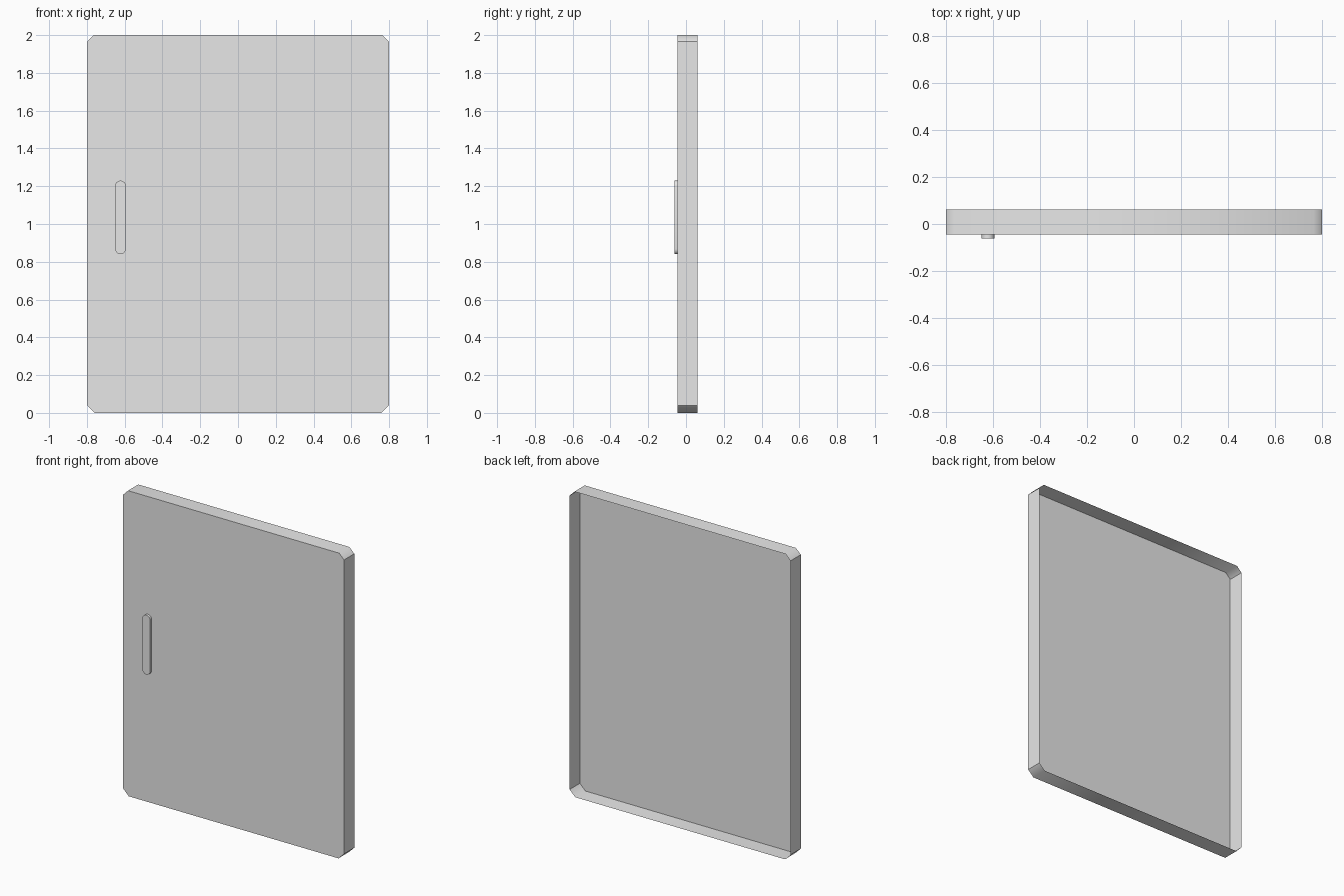
import bpy, bmesh, math

cube = bpy.data.objects.get("Cube")
if cube:
    bpy.data.objects.remove(cube, do_unlink=True)

grey = bpy.data.materials.new("plain_grey")
grey.use_nodes = True
colour = (0.8, 0.8, 0.8, 1)
grey.diffuse_color = colour
grey.node_tree.nodes["Principled BSDF"].inputs["Base Color"].default_value = colour


def open_tray(name, outline, front, back, is_sharp):
    """Front face with side walls running back from its rim; the back is open."""
    bm = bmesh.new()
    face = bm.faces.new([bm.verts.new((x, front, z)) for x, z in outline])
    result = bmesh.ops.extrude_edge_only(bm, edges=face.edges[:])
    for v in result["geom"]:
        if isinstance(v, bmesh.types.BMVert):
            v.co.y = back
    bmesh.ops.recalc_face_normals(bm, faces=bm.faces[:])
    bm.normal_update()
    if face.normal.y > 0:
        bmesh.ops.reverse_faces(bm, faces=bm.faces[:])
    for f in bm.faces:
        f.smooth = True
    for e in bm.edges:
        e.smooth = not is_sharp(e)
    mesh = bpy.data.meshes.new(name)
    bm.to_mesh(mesh)
    bm.free()
    mesh.materials.append(grey)
    obj = bpy.data.objects.new(name, mesh)
    bpy.context.collection.objects.link(obj)
    return obj


FRONT, BACK = -0.045, 0.061
HALF, TOP = 0.8, 2.0


def along_front(e):
    return abs(e.verts[0].co.y - e.verts[1].co.y) < 1e-5


# Door panel with clipped corners
right_half = [(0.76, 0), (HALF, 0.04), (HALF, TOP - 0.035), (HALF - 0.035, TOP)]
panel = right_half + [(-x, z) for x, z in reversed(right_half)]
open_tray("door_panel", panel, FRONT, BACK,
          lambda e: along_front(e) or abs(e.verts[0].co.x) > HALF - 0.01)

# Raised pill-shaped handle
cx, r, low, high, steps = -0.622, 0.0275, 0.84, 1.23, 8
pill = []
for centre, start in ((high - r, 0), (low + r, math.pi)):
    for i in range(steps + 1):
        a = start + math.pi * i / steps
        pill.append((cx + r * math.cos(a), centre + r * math.sin(a)))
open_tray("handle", pill, -0.061, FRONT, along_front)
